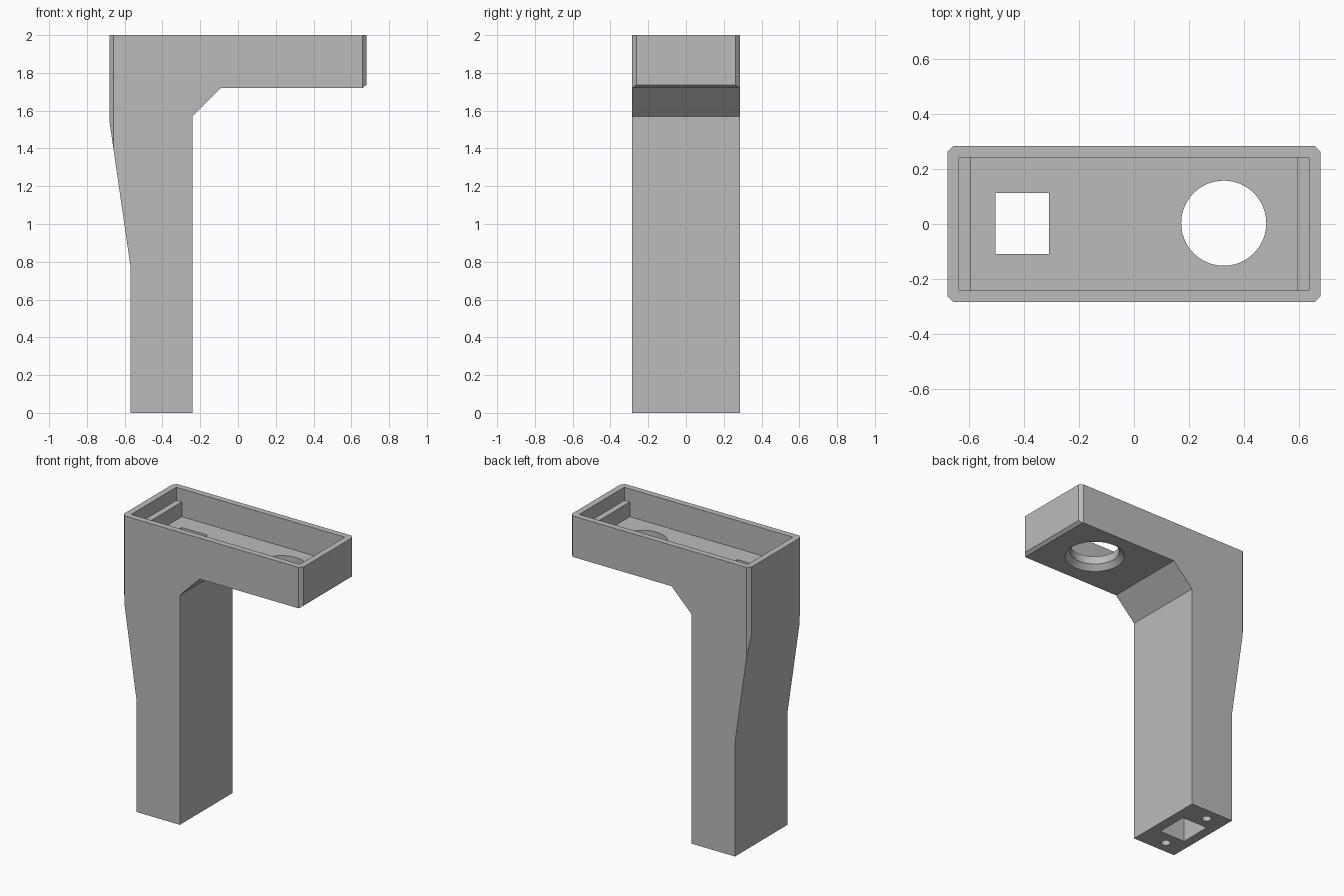
import bpy
import bmesh
from math import radians
from mathutils import Matrix, Vector

cube = bpy.data.objects.get("Cube")
if cube:
    bpy.data.objects.remove(cube, do_unlink=True)

grey = bpy.data.materials.new("plain_grey")
grey.use_nodes = True
colour = (0.5, 0.5, 0.5, 1)
grey.diffuse_color = colour
grey.node_tree.nodes["Principled BSDF"].inputs["Base Color"].default_value = colour


def finish(name, bm):
    bmesh.ops.recalc_face_normals(bm, faces=bm.faces[:])
    mesh = bpy.data.meshes.new(name)
    bm.to_mesh(mesh)
    bm.free()
    mesh.materials.append(grey)
    obj = bpy.data.objects.new(name, mesh)
    bpy.context.collection.objects.link(obj)
    return obj


def prism(name, points, start, offset):
    """Extrude a closed outline of 3D points by an offset."""
    bm = bmesh.new()
    face = bm.faces.new([bm.verts.new(Vector(p) + Vector(start)) for p in points])
    new = bmesh.ops.extrude_face_region(bm, geom=[face])["geom"]
    verts = [v for v in new if isinstance(v, bmesh.types.BMVert)]
    bmesh.ops.translate(bm, verts=verts, vec=offset)
    return finish(name, bm)


def side_prism(name, outline, half):
    return prism(name, [(x, 0, z) for x, z in outline], (0, -half, 0), (0, 2 * half, 0))


def drill(name, x, y, z0, z1, r0, r1, sides=64):
    bm = bmesh.new()
    bmesh.ops.create_cone(bm, cap_ends=True, segments=sides, radius1=r0, radius2=r1,
                          depth=z1 - z0, matrix=Matrix.Translation((x, y, (z0 + z1) / 2)))
    return finish(name, bm)


def combine(target, tool, operation="DIFFERENCE"):
    tool.hide_render = True
    mod = target.modifiers.new(tool.name, "BOOLEAN")
    mod.operation = operation
    mod.solver = "EXACT"
    mod.object = tool
    bpy.context.view_layer.objects.active = target
    bpy.ops.object.modifier_apply(modifier=mod.name)
    bpy.data.objects.remove(tool, do_unlink=True)


# Column and arm in one side profile
bracket = side_prism("bracket_body", [
    (-0.57, 0), (-0.24, 0), (-0.24, 1.57), (-0.09, 1.72), (0.66, 1.72),
    (0.68, 1.737), (0.68, 2), (-0.68, 2), (-0.68, 1.54), (-0.57, 0.78)], 0.285)

# Chamfered vertical corners
w, d, c = 0.68, 0.285, 0.022
corners = [(-w + c, -d), (w - c, -d), (w, -d + c), (w, d - c),
           (w - c, d), (-w + c, d), (-w, d - c), (-w, -d + c)]
combine(bracket, prism("corner_envelope", [(x, y, 0) for x, y in corners],
                       (0, 0, -0.1), (0, 0, 2.3)), "INTERSECT")

# Open tray with a ledge at both ends
ledge, floor = 1.91, 1.81
combine(bracket, side_prism("tray_cutter", [
    (-0.595, floor), (0.595, floor), (0.595, ledge), (0.637, ledge),
    (0.637, 2.1), (-0.637, 2.1), (-0.637, ledge), (-0.595, ledge)], 0.243))

# Square channel down the column
channel = [(-0.505, -0.11), (-0.31, -0.11), (-0.31, 0.113), (-0.505, 0.113)]
combine(bracket, prism("channel_cutter", [(x, y, 0) for x, y in channel],
                       (0, 0, -0.1), (0, 0, 1.98)))

# Round opening in the arm with a countersink below
combine(bracket, drill("opening_cutter", 0.327, 0.003, 1.6, 1.9, 0.155, 0.155))
combine(bracket, drill("countersink_cutter", 0.327, 0.003, 1.71, 1.755, 0.197, 0.155))

# Screw holes in the foot
for side in (-1, 1):
    combine(bracket, drill("screw_cutter", -0.43, side * 0.2, -0.1, 0.15, 0.03, 0.03, 24))

bpy.ops.object.select_all(action="DESELECT")
bracket.select_set(True)
bpy.context.view_layer.objects.active = bracket
bpy.ops.object.shade_smooth_by_angle(angle=radians(30))
